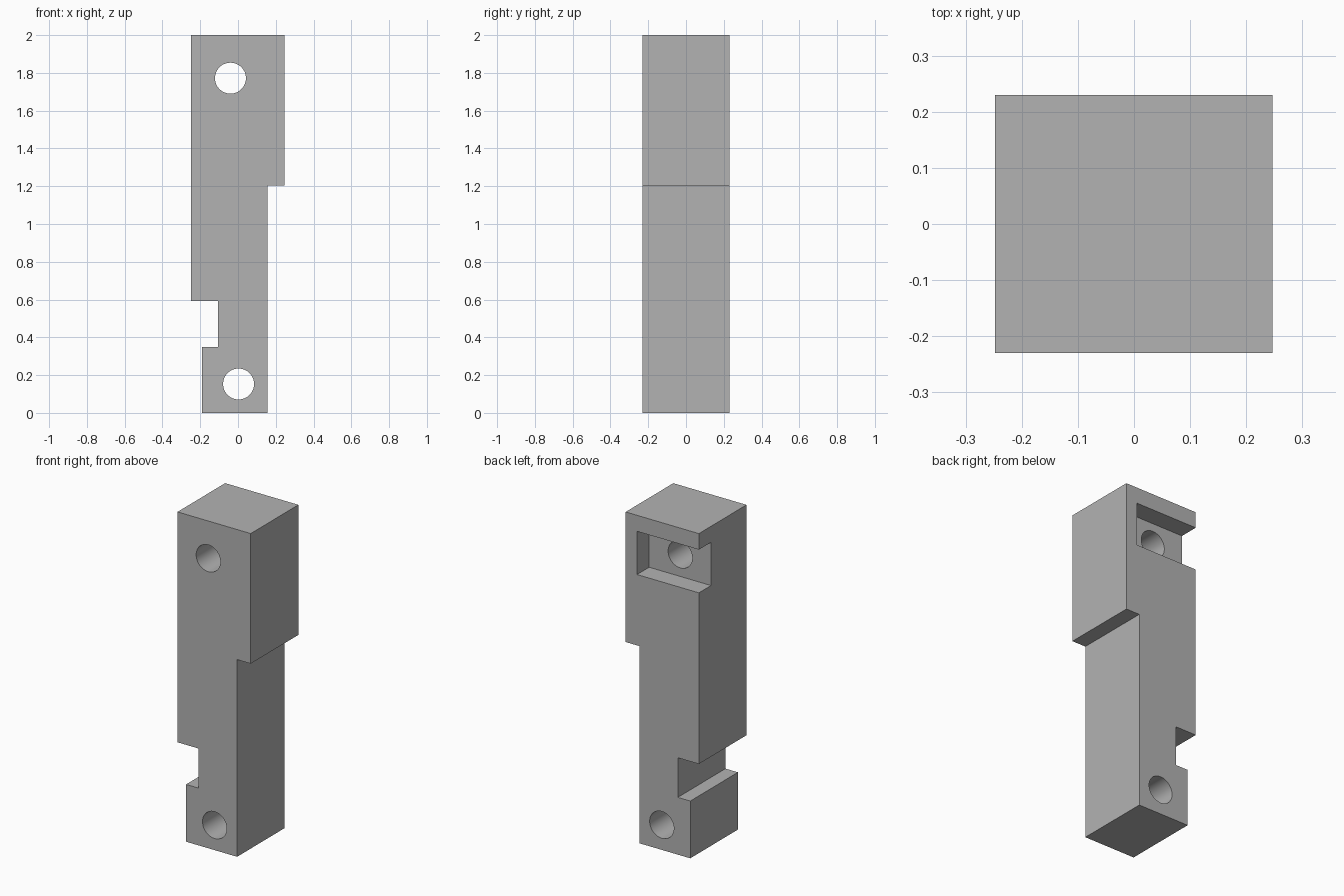
import bpy
import bmesh
import math

cube = bpy.data.objects.get("Cube")
if cube:
    bpy.data.objects.remove(cube, do_unlink=True)

HALF_DEPTH = 0.23

grey = bpy.data.materials.new("plain grey")
grey.use_nodes = True
colour = (0.45, 0.45, 0.45, 1)
grey.diffuse_color = colour
grey.node_tree.nodes["Principled BSDF"].inputs["Base Color"].default_value = colour


def extrude_outline(name, outline, y0, y1):
    """Solid made by sweeping an (x, z) outline from y0 to y1."""
    bm = bmesh.new()
    face = bm.faces.new([bm.verts.new((x, y0, z)) for x, z in outline])
    swept = bmesh.ops.extrude_face_region(bm, geom=[face])["geom"]
    verts = [v for v in swept if isinstance(v, bmesh.types.BMVert)]
    bmesh.ops.translate(bm, verts=verts, vec=(0, y1 - y0, 0))
    bmesh.ops.recalc_face_normals(bm, faces=bm.faces)
    mesh = bpy.data.meshes.new(name)
    bm.to_mesh(mesh)
    bm.free()
    mesh.materials.append(grey)
    obj = bpy.data.objects.new(name, mesh)
    bpy.context.collection.objects.link(obj)
    return obj


def circle(cx, cz, radius, sides=48):
    angles = [math.tau * i / sides for i in range(sides)]
    return [(cx + radius * math.cos(a), cz + radius * math.sin(a)) for a in angles]


def rectangle(x0, x1, z0, z1):
    return [(x0, z0), (x1, z0), (x1, z1), (x0, z1)]


# Stepped bar with a notch above the foot
bar = extrude_outline("stepped_bar", [
    (-0.19, 0), (0.155, 0), (0.155, 1.205), (0.247, 1.205), (0.247, 2),
    (-0.248, 2), (-0.248, 0.592), (-0.106, 0.592), (-0.106, 0.35), (-0.19, 0.35),
], -HALF_DEPTH, HALF_DEPTH)

# Two through holes, and a rear pocket open on one side
cutters = [
    extrude_outline("pocket_cutter", rectangle(-0.4, 0.17, 1.638, 1.902), 0.113, 0.4),
    extrude_outline("upper_hole_cutter", circle(-0.04, 1.772, 0.082), -0.4, 0.4),
    extrude_outline("lower_hole_cutter", circle(0.003, 0.153, 0.082), -0.4, 0.4),
]
bpy.context.view_layer.objects.active = bar
for cutter in cutters:
    cutter.hide_render = True
    cut = bar.modifiers.new(cutter.name, 'BOOLEAN')
    cut.operation = 'DIFFERENCE'
    cut.solver = 'EXACT'
    cut.object = cutter
    bpy.ops.object.modifier_apply(modifier=cut.name)
    bpy.data.objects.remove(cutter, do_unlink=True)

# Smooth hole walls, crisp edges elsewhere
bpy.ops.object.select_all(action='DESELECT')
bar.select_set(True)
bpy.ops.object.shade_smooth_by_angle(angle=math.radians(30))
